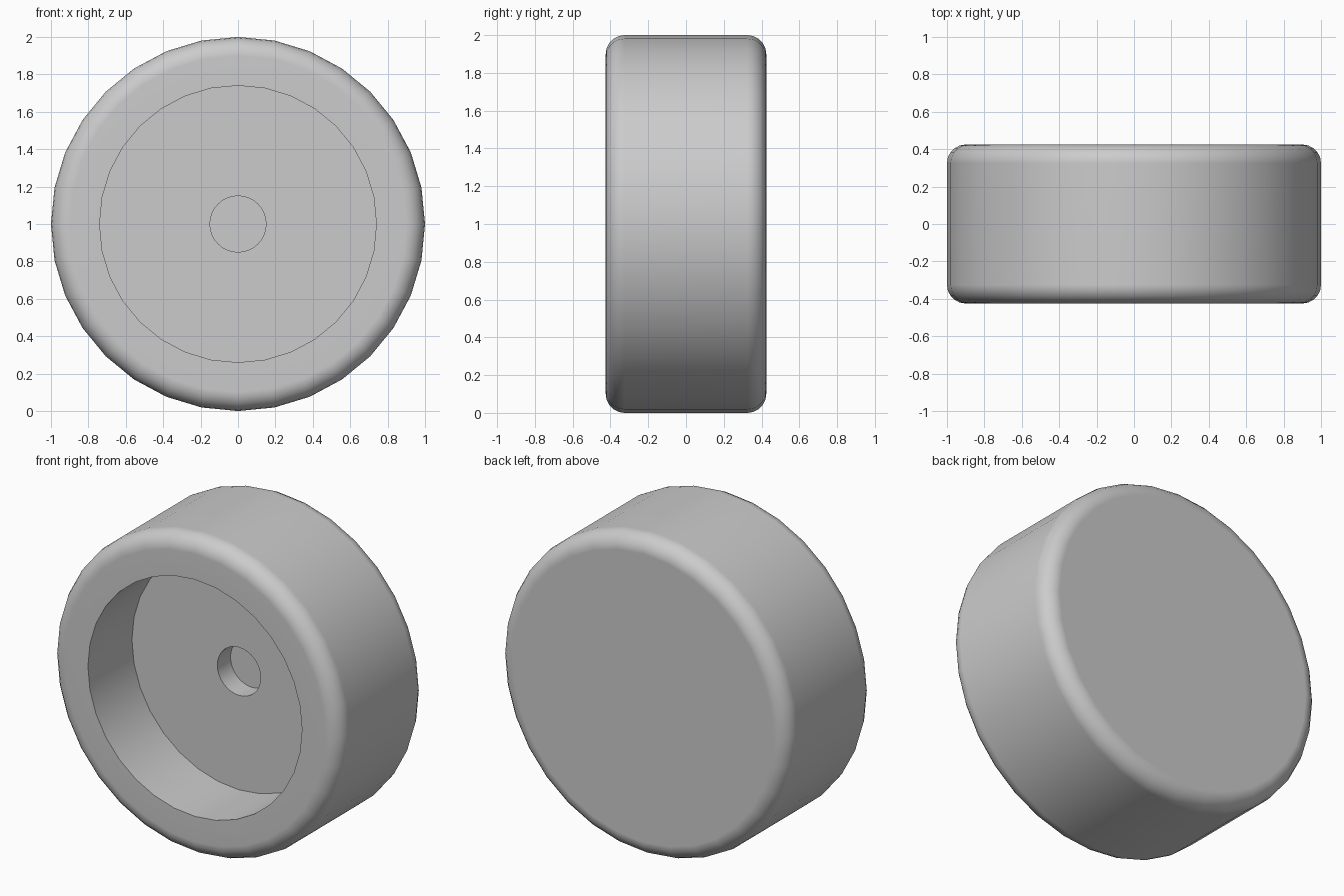
import bpy
import bmesh
import math
from mathutils import Matrix

SIDES = 32
RADIUS, HALF_WIDTH, ROUND = 1.0, 0.425, 0.1
RECESS_R, RECESS_Y = 0.74, 0.01
HOLE_R, HOLE_Y = 0.15, 0.14

cube = bpy.data.objects.get("Cube")
if cube:
    bpy.data.objects.remove(cube, do_unlink=True)

# Plain grey
grey = bpy.data.materials.new("plain grey")
grey.use_nodes = True
colour = (0.6, 0.6, 0.6, 1)
grey.diffuse_color = colour
grey.node_tree.nodes["Principled BSDF"].inputs["Base Color"].default_value = colour


def rounded_corner(sign, steps=5):
    """Quarter arc from the cap (sign -1 front, +1 back) to the tread."""
    arc = []
    for i in range(steps + 1):
        a = math.pi / 2 * i / steps
        arc.append((RADIUS - ROUND + ROUND * math.sin(a),
                    sign * (HALF_WIDTH - ROUND + ROUND * math.cos(a))))
    return arc


# Half section as (radius, y): axle hole, recess, front rim, tread, back
profile = [(HOLE_R, HOLE_Y), (HOLE_R, RECESS_Y),
           (RECESS_R, RECESS_Y), (RECESS_R, -HALF_WIDTH)]
profile += rounded_corner(-1) + rounded_corner(1)[::-1]

# Sweep the section around the y axis and close both ends
bm = bmesh.new()
rings = []
for r, y in profile:
    ring = []
    for i in range(SIDES):
        a = math.tau * i / SIDES
        ring.append(bm.verts.new((r * math.sin(a), y, r * math.cos(a))))
    rings.append(ring)
for low, high in zip(rings, rings[1:]):
    for i in range(SIDES):
        j = (i + 1) % SIDES
        bm.faces.new((low[i], low[j], high[j], high[i]))
bm.faces.new(rings[0])
bm.faces.new(rings[-1])
bmesh.ops.recalc_face_normals(bm, faces=bm.faces[:])
bmesh.ops.transform(bm, matrix=Matrix.Translation((0, 0, RADIUS)), verts=bm.verts[:])

mesh = bpy.data.meshes.new("wheel")
bm.to_mesh(mesh)
bm.free()
mesh.materials.append(grey)
wheel = bpy.data.objects.new("wheel", mesh)
bpy.context.collection.objects.link(wheel)

# Smooth shading with crisp recess edges and flat caps
bpy.ops.object.select_all(action="DESELECT")
wheel.select_set(True)
bpy.context.view_layer.objects.active = wheel
bpy.ops.object.shade_smooth_by_angle(angle=math.radians(30))
weighted = wheel.modifiers.new("flat caps", "WEIGHTED_NORMAL")
weighted.keep_sharp = True
